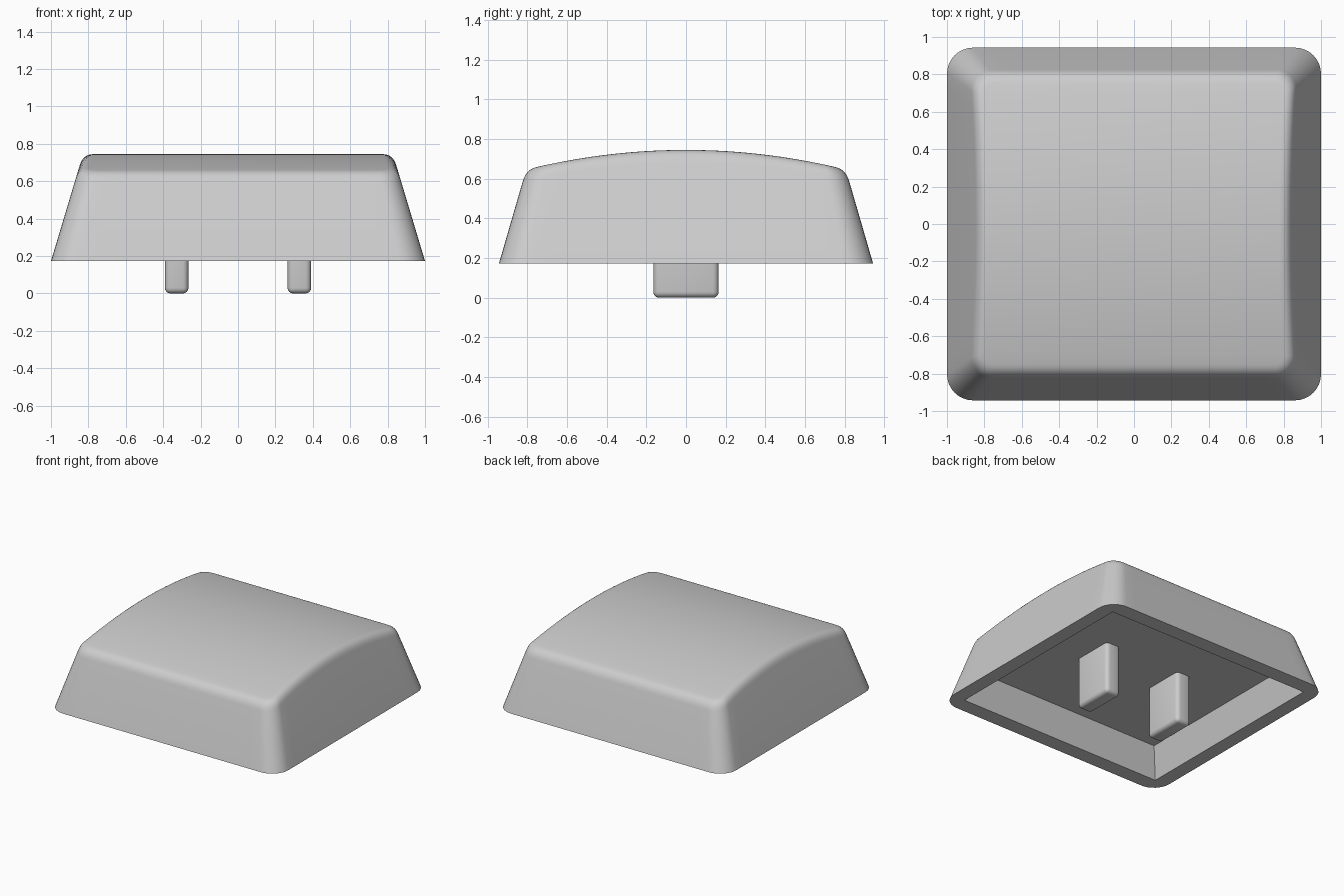
import bpy, bmesh, math

if "Cube" in bpy.data.objects:
    bpy.data.objects.remove(bpy.data.objects["Cube"])

BASE, CROWN = 0.173, 0.745      # rim height and top of the arch
CEILING = 0.40                  # roof of the cavity
ARC, SIDE = 8, 20               # segments per corner and per straight side

grey = bpy.data.materials.new("grey plastic")
grey.diffuse_color = (0.61, 0.61, 0.61, 1)
grey.use_nodes = True
grey.node_tree.nodes["Principled BSDF"].inputs["Base Color"].default_value = grey.diffuse_color


def rounded_rect(a, b, r):
    """Points around a rounded rectangle with half sizes a and b."""
    arcs = []
    for k, (sx, sy) in enumerate([(1, 1), (-1, 1), (-1, -1), (1, -1)]):
        angles = [math.pi / 2 * (k + i / ARC) for i in range(ARC + 1)]
        arcs.append([(sx * (a - r) + r * math.cos(t),
                      sy * (b - r) + r * math.sin(t)) for t in angles])
    pts = []
    for k in range(4):
        p, q = arcs[k][-1], arcs[(k + 1) % 4][0]
        pts += arcs[k]
        pts += [(p[0] + (q[0] - p[0]) * i / SIDE,
                 p[1] + (q[1] - p[1]) * i / SIDE) for i in range(1, SIDE)]
    return pts


def arch(y):
    return CROWN - 0.152 * y * y


def wall(i, z, inset=0.0):
    """Point i of the sloping outer wall at height z."""
    h = z - BASE
    return rounded_rect(1 - 0.3 * h - inset, 0.943 - 0.29 * h - inset,
                        0.14 - 0.08 * h - inset)[i]


def finish(bm, name):
    bmesh.ops.recalc_face_normals(bm, faces=bm.faces)
    mesh = bpy.data.meshes.new(name)
    bm.to_mesh(mesh)
    bm.free()
    mesh.materials.append(grey)
    obj = bpy.data.objects.new(name, mesh)
    bpy.context.collection.objects.link(obj)
    bpy.ops.object.select_all(action='DESELECT')
    obj.select_set(True)
    bpy.context.view_layer.objects.active = obj
    bpy.ops.object.shade_smooth_by_angle(angle=math.radians(35))


# Cap shell: cavity, rim, sloping wall, rounded edge
base = rounded_rect(1, 0.943, 0.14)
n = len(base)
rings = [[(x, y, CEILING) for x, y in rounded_rect(0.818, 0.752, 0)],
         [(x, y, BASE) for x, y in rounded_rect(0.888, 0.822, 0)],
         [(x, y, BASE) for x, y in base]]

fillet = [[] for _ in range(7)]
for i in range(n):
    z = arch(base[i][1] * 0.85)
    p0 = (*wall(i, z - 0.06), z - 0.06)
    p1 = (*wall(i, z), z)
    x2, y2 = wall(i, z, 0.053)
    p2 = (x2, y2, arch(y2))
    for k, ring in enumerate(fillet):
        t = k / 6
        ring.append(tuple((1 - t) ** 2 * a + 2 * t * (1 - t) * b + t * t * c
                          for a, b, c in zip(p0, p1, p2)))
rings += fillet

bm = bmesh.new()
loops = [[bm.verts.new(p) for p in ring] for ring in rings]
for lo, hi in zip(loops, loops[1:]):
    for i in range(n):
        j = (i + 1) % n
        bm.faces.new((lo[i], lo[j], hi[j], hi[i]))
bm.faces.new(loops[0])

# Arched top: strips running straight across from right to left
top = loops[-1]
for i in range(ARC - 1, -SIDE - ARC + 1, -1):
    m = 2 * ARC + SIDE - i
    bm.faces.new((top[i % n], top[m % n], top[(m + 1) % n], top[(i - 1) % n]))
bm.faces.new(top[ARC - 1:ARC + SIDE + 2])
bm.faces.new(top[3 * ARC + 2 * SIDE - 1:3 * ARC + 3 * SIDE + 2])
bmesh.ops.remove_doubles(bm, verts=bm.verts, dist=1e-5)
finish(bm, "cap_shell")

# Two mounting prongs under the cavity ceiling
for side, name in ((-1, "left_prong"), (1, "right_prong")):
    bm = bmesh.new()
    bmesh.ops.create_cube(bm, size=1)
    for v in bm.verts:
        v.co.x = v.co.x * 0.126 + side * 0.328
        v.co.y *= 0.33
        v.co.z = (v.co.z + 0.5) * (CEILING + 0.04)
    bmesh.ops.bevel(bm, geom=bm.edges[:], offset=0.03, segments=4,
                    profile=0.5, affect='EDGES')
    finish(bm, name)
